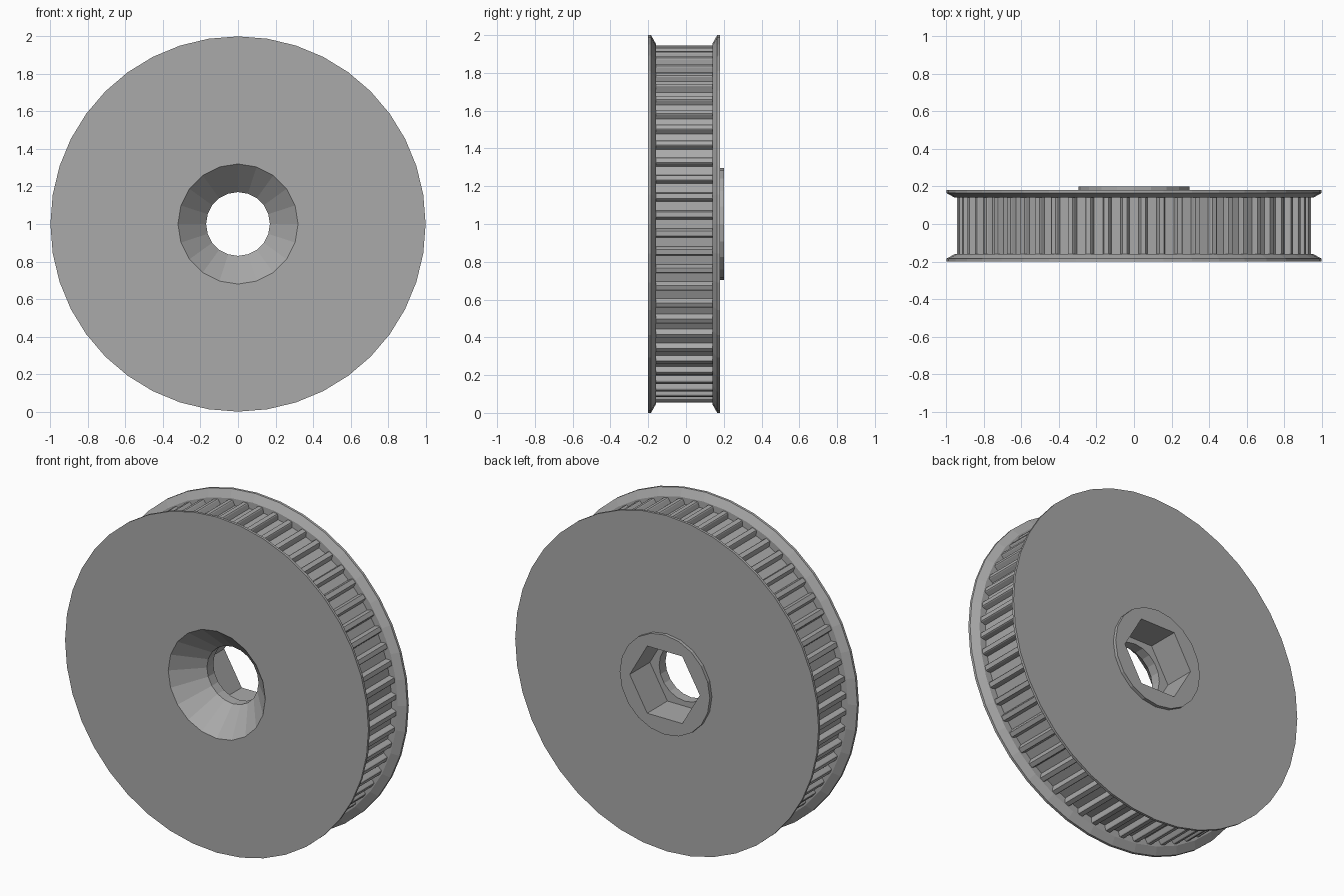
import bpy, math

cube = bpy.data.objects.get("Cube")
if cube:
    bpy.data.objects.remove(cube, do_unlink=True)

metal = bpy.data.materials.new("plain_grey")
metal.use_nodes = True
GREY = (0.4, 0.4, 0.4, 1)
metal.diffuse_color = GREY
metal.node_tree.nodes["Principled BSDF"].inputs["Base Color"].default_value = GREY


def ring(radius, y, sides):
    step = math.tau / sides
    return [(radius * math.cos(i * step), y, 1 + radius * math.sin(i * step))
            for i in range(sides)]


def solid(name, rings):
    """Closed solid along y through rings with equal point counts."""
    n = len(rings[0])
    verts = [p for r in rings for p in r]
    faces = [tuple(range(n)), tuple(range(len(verts) - 1, len(verts) - n - 1, -1))]
    for k in range(len(rings) - 1):
        for i in range(n):
            a, b = k * n + i, k * n + (i + 1) % n
            faces.append((a, a + n, b + n, b))
    mesh = bpy.data.meshes.new(name)
    mesh.from_pydata(verts, [], faces)
    mesh.materials.append(metal)
    obj = bpy.data.objects.new(name, mesh)
    bpy.context.collection.objects.link(obj)
    return obj


def lathe(name, profile, sides):
    return solid(name, [ring(r, y, sides) for r, y in profile])


def combine(target, tool, operation):
    mod = target.modifiers.new(operation.title(), 'BOOLEAN')
    mod.operation, mod.object, mod.solver = operation, tool, 'EXACT'
    bpy.context.view_layer.objects.active = target
    bpy.ops.object.modifier_apply(modifier=mod.name)
    bpy.data.objects.remove(tool, do_unlink=True)


# Toothed belt rim: narrow lands between wide shallow grooves
TEETH = 60
PITCH = math.tau / TEETH
TOOTH = [(-0.37, 0.945), (-0.33, 0.94), (-0.25, 0.914),
         (0.25, 0.914), (0.33, 0.94), (0.37, 0.945)]


def tooth_ring(y):
    return [(r * math.cos((t + f) * PITCH), y, 1 + r * math.sin((t + f) * PITCH))
            for t in range(TEETH) for f, r in TOOTH]


pulley = solid("toothed_pulley", [tooth_ring(-0.18), tooth_ring(0.16)])

# Bevelled belt flanges and the raised hub on the back
flange_front = [(1, -0.2), (1, -0.185), (0.955, -0.16)]
flange_back = [(0.955, 0.14), (1, 0.165), (1, 0.18)]
combine(pulley, lathe("front_flange", flange_front, 40), 'UNION')
combine(pulley, lathe("back_flange", flange_back, 40), 'UNION')
combine(pulley, lathe("hub_boss", [(0.297, 0.1), (0.297, 0.2)], 20), 'UNION')

# Countersink with bore, then the hexagonal nut pocket
sink = [(0.34, -0.22), (0.17, -0.05), (0.17, 0.1)]
combine(pulley, lathe("countersink_cutter", sink, 20), 'DIFFERENCE')
combine(pulley, lathe("nut_cutter", [(0.231, 0.01), (0.231, 0.3)], 6), 'DIFFERENCE')
